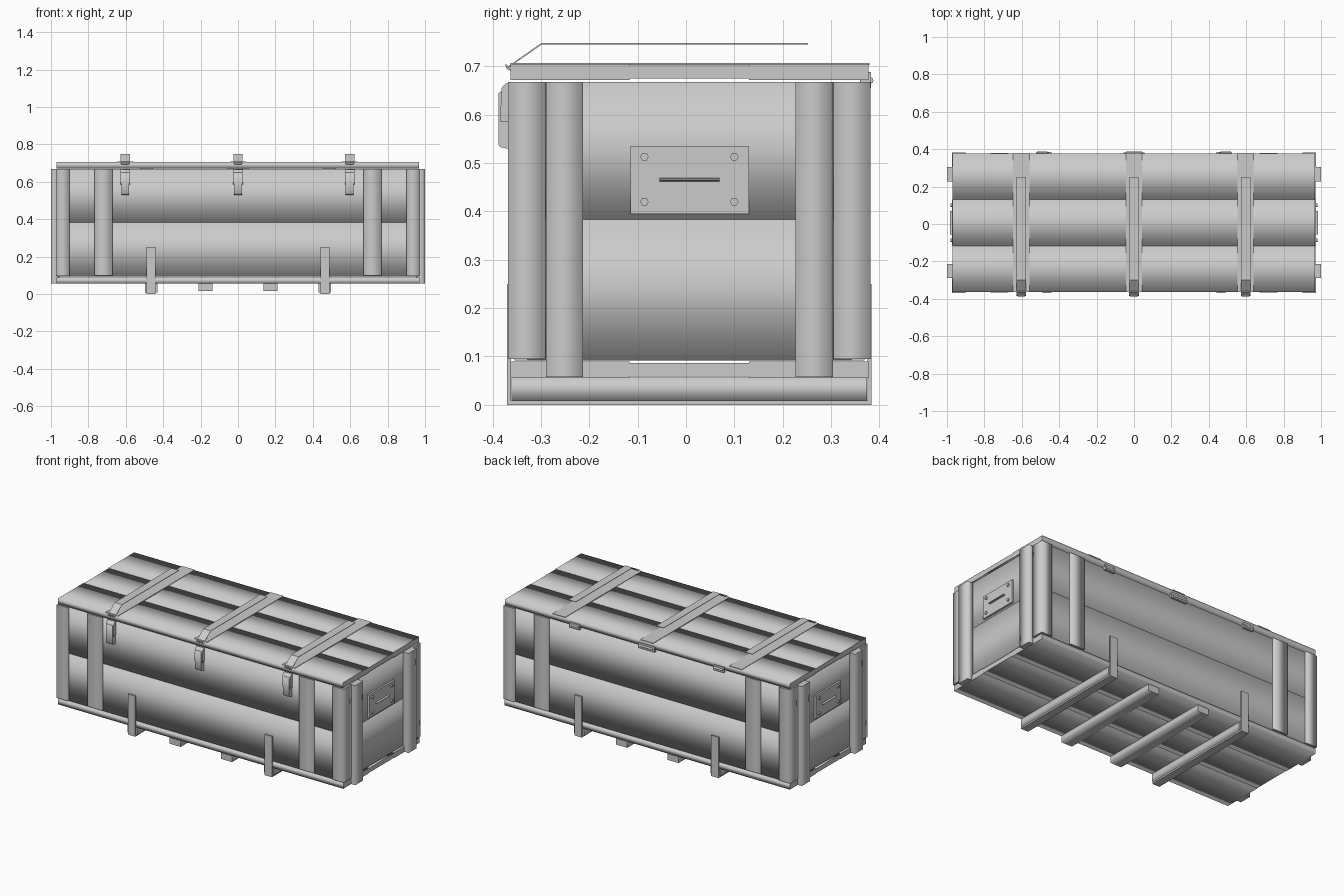
import bpy, bmesh, math
from mathutils import Vector

cube = bpy.data.objects.get("Cube")
if cube:
    bpy.data.objects.remove(cube, do_unlink=True)

mat = bpy.data.materials.new("plain grey")
mat.use_nodes = True
GREY = (0.6, 0.6, 0.6, 1)
mat.diffuse_color = GREY
mat.node_tree.nodes["Principled BSDF"].inputs["Base Color"].default_value = GREY

YC = 0.007          # middle of the crate body in depth


def prism(name, axis, profile, lo, hi, soft=True):
    """Extrude a profile along an axis; soft sides shade round that axis."""
    def place(p, t):
        return {"x": (t, p[0], p[1]), "y": (p[0], t, p[1]), "z": (p[0], p[1], t)}[axis]
    bm = bmesh.new()
    a = [bm.verts.new(place(p, lo)) for p in profile]
    b = [bm.verts.new(place(p, hi)) for p in profile]
    n = len(profile)
    for i in range(n):
        j = (i + 1) % n
        bm.faces.new((a[i], a[j], b[j], b[i])).smooth = soft
    bm.faces.new(a)
    bm.faces.new(b)
    bmesh.ops.recalc_face_normals(bm, faces=bm.faces)
    me = bpy.data.meshes.new(name)
    bm.to_mesh(me)
    bm.free()
    me.materials.append(mat)
    ob = bpy.data.objects.new(name, me)
    bpy.context.collection.objects.link(ob)
    return ob


def box(name, x, y, z, axis="x", soft=True):
    spans = {"x": x, "y": y, "z": z}
    u, v = [spans[k] for k in "xyz" if k != axis]
    prof = [(u[0], v[0]), (u[1], v[0]), (u[1], v[1]), (u[0], v[1])]
    return prism(name, axis, prof, *spans[axis], soft)


def depth(side, inner, outer):
    """Depth span on the front (side -1) or back (side 1) of the crate."""
    return tuple(sorted((YC + side * inner, YC + side * outer)))


def span(side, inner, outer):
    return tuple(sorted((side * inner, side * outer)))


# Floor and lid, three long planks each
for i, side in enumerate((-1, 0, 1)):
    y = (YC + side * 0.247 - 0.1235, YC + side * 0.247 + 0.1235)
    drop = 0.003 if side == 0 else 0
    box(f"floor_plank_{i}", (-0.97, 0.97), y, (0.055 + drop, 0.089 - drop))
    box(f"lid_plank_{i}", (-0.97, 0.967), y, (0.672 + drop, 0.705 - drop))

# Two planks for each wall
for level, z in (("lower", (0.092, 0.383)), ("upper", (0.383, 0.668))):
    for side, label in ((-1, "front"), (1, "back")):
        box(f"{label}_{level}_plank", (-0.965, 0.965), depth(side, 0.335, 0.362), z)
    for side, label in ((-1, "right"), (1, "left")):
        box(f"{label}_{level}_plank", span(side, 0.935, 0.962), depth(1, -0.335, 0.335), z, "y")

# Upright battens, corner angles and end posts
for sx, xl in ((-1, "right"), (1, "left")):
    for sy, yl in ((-1, "front"), (1, "back")):
        box(f"{yl}_{xl}_batten", span(sx, 0.67, 0.768), depth(sy, 0.35, 0.373), (0.098, 0.668), "z")
        box(f"{yl}_{xl}_end_post", span(sx, 0.955, 1.0), depth(sy, 0.22, 0.297), (0.057, 0.668), "z")
        angle = [(0.9, 0.35), (0.9, 0.375), (0.974, 0.375), (0.974, 0.298),
                 (0.955, 0.298), (0.955, 0.35)]
        prism(f"{yl}_{xl}_corner_angle", "z",
              [(sx * u, YC + sy * v) for u, v in angle], 0.095, 0.668)

# Runners under the floor
for side, label in ((-1, "right"), (1, "left")):
    box(f"{label}_inner_runner", span(side, 0.137, 0.212), depth(1, -0.368, 0.368), (0.015, 0.056), "y")
    box(f"{label}_outer_runner", span(side, 0.43, 0.497), depth(1, -0.368, 0.368), (0.009, 0.056), "y")
    # U-shaped metal strap round the outer runner
    strap = [(-0.377, 0.25), (-0.377, 0), (0.377, 0), (0.377, 0.25),
             (0.369, 0.25), (0.369, 0.009), (-0.369, 0.009), (-0.369, 0.25)]
    prism(f"{label}_runner_strap", "x", [(YC + u, v) for u, v in strap],
          *span(side, 0.44, 0.49), soft=False)

# Lid straps, raised bands and front latches
for i, x in enumerate((-0.603, 0, 0.597)):
    box(f"lid_strap_{i}", (x - 0.043, x + 0.043), (-0.363, 0.38), (0.703, 0.7075), "y", False)
    band = [(-0.37, 0.699), (-0.3, 0.748), (0.252, 0.748), (0.252, 0.745), (-0.299, 0.745), (-0.368, 0.697)]
    prism(f"raised_band_{i}", "x", band, x - 0.025, x + 0.025, False)
    hook = [(-0.366, 0.699), (-0.374, 0.706), (-0.372, 0.696), (-0.362, 0.69)]
    prism(f"latch_hook_{i}", "x", hook, x - 0.02, x + 0.02, False)
    latch = [(-0.36, 0.668), (-0.374, 0.664), (-0.382, 0.655), (-0.384, 0.6),
             (-0.384, 0.585), (-0.36, 0.585)]
    prism(f"latch_body_{i}", "x", latch, x - 0.026, x + 0.026)
    lever = [(-0.36, 0.64), (-0.38, 0.65), (-0.388, 0.645), (-0.388, 0.538),
             (-0.384, 0.533), (-0.36, 0.528)]
    prism(f"latch_lever_{i}", "x", lever, x - 0.021, x + 0.021)

# Hinges on the back edge
for i, (x, w) in enumerate(((-0.49, 0.035), (0, 0.055), (0.49, 0.035))):
    box(f"hinge_plate_{i}", (x - w, x + w), (0.36, 0.383), (0.655, 0.688), "x", False)
    pin = [(0.381 + 0.007 * math.cos(k * math.pi / 4), 0.671 + 0.007 * math.sin(k * math.pi / 4))
           for k in range(8)]
    prism(f"hinge_pin_{i}", "x", pin, x - w * 0.8, x + w * 0.8)

# Handle plates on both ends, with bolts and a grip bar
for side, label in ((-1, "right"), (1, "left")):
    box(f"{label}_handle_plate", span(side, 0.96, 0.973), (-0.115, 0.13), (0.395, 0.535), "x", False)
    for k in range(4):
        cy, cz = YC + (0.093 if k % 2 else -0.093), 0.42 if k < 2 else 0.513
        ring = [(cy + 0.009 * math.cos(a * math.pi / 3), cz + 0.009 * math.sin(a * math.pi / 3))
                for a in range(6)]
        prism(f"{label}_handle_bolt_{k}", "x", ring, *span(side, 0.97, 0.981))
    grip = [(0.972, 0.462), (0.985, 0.464), (0.985, 0.467), (0.972, 0.469)]
    prism(f"{label}_handle_grip", "y", [(side * u, v) for u, v in grip], YC - 0.062, YC + 0.062, False)
